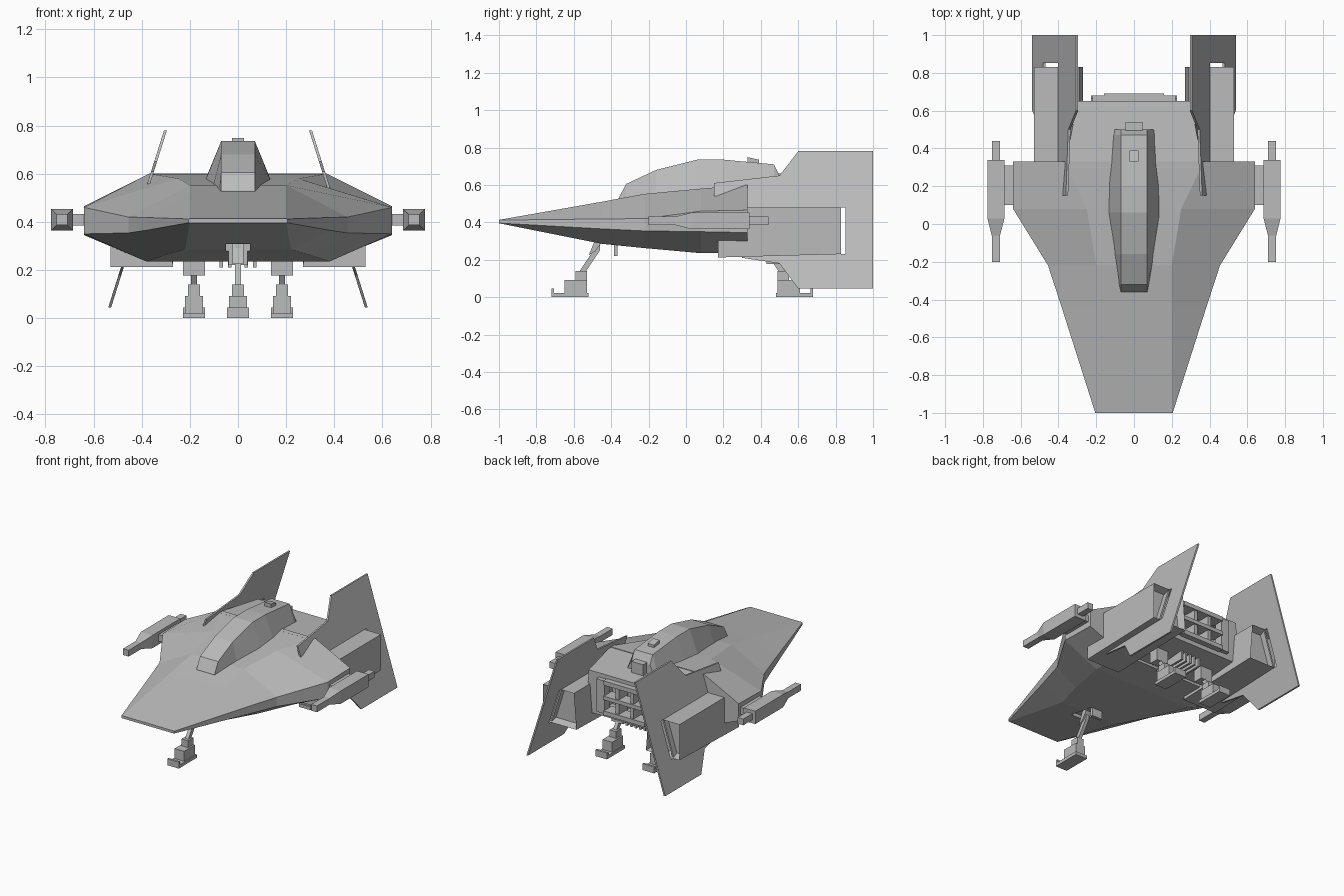
import bpy, bmesh

cube = bpy.data.objects.get("Cube")
if cube:
    bpy.data.objects.remove(cube, do_unlink=True)

grey = bpy.data.materials.new("hull grey")
grey.use_nodes = True
grey.diffuse_color = (0.5, 0.5, 0.5, 1)
grey.node_tree.nodes["Principled BSDF"].inputs["Base Color"].default_value = (0.5, 0.5, 0.5, 1)


def finish(name, bm, mirror=False):
    bmesh.ops.remove_doubles(bm, verts=bm.verts, dist=0.0005)
    bmesh.ops.recalc_face_normals(bm, faces=bm.faces)
    mesh = bpy.data.meshes.new(name)
    bm.to_mesh(mesh)
    bm.free()
    mesh.materials.append(grey)
    obj = bpy.data.objects.new(name, mesh)
    bpy.context.collection.objects.link(obj)
    if mirror:
        obj.modifiers.new("Mirror", "MIRROR")
    return obj


def loft(name, rings, mirror=False):
    """Skin a list of closed rings and cap both ends."""
    bm = bmesh.new()
    loops = [[bm.verts.new(p) for p in ring] for ring in rings]
    n = len(loops[0])
    for a, b in zip(loops, loops[1:]):
        for i in range(n):
            j = (i + 1) % n
            bm.faces.new((a[i], a[j], b[j], b[i]))
    bm.faces.new(loops[0])
    bm.faces.new(loops[-1])
    return finish(name, bm, mirror)


def symmetric(y, half):
    return [(x, y, z) for x, z in half] + [(-x, y, z) for x, z in reversed(half)]


def prism(name, profile, x0, x1, mirror=False, lean=0):
    """Extrude a side profile of (y, z) points along x; lean shifts x with height."""
    return loft(name, [[(x - lean * z, y, z) for y, z in profile] for x in (x0, x1)], mirror)


def box(name, x, y, z, mirror=False):
    return prism(name, [(y[0], z[0]), (y[1], z[0]), (y[1], z[1]), (y[0], z[1])], x[0], x[1], mirror)


def cut(obj, cutter):
    cutter.hide_render = True
    cutter.hide_viewport = True
    cutter.display_type = "WIRE"
    mod = obj.modifiers.new("Cut", "BOOLEAN")
    mod.operation = "DIFFERENCE"
    mod.solver = "EXACT"
    mod.object = cutter


# Wedge hull, each section listed from top ridge to bottom ridge
hull = loft("hull", [
    symmetric(-1, [(.2, .413), (.205, .412), (.205, .396), (.2, .395)]),
    symmetric(-.45, [(.2, .51), (.38, .418), (.38, .365), (.22, .285)]),
    symmetric(-.22, [(.2, .552), (.455, .42), (.455, .354), (.3, .262)]),
    symmetric(.08, [(.25, .58), (.64, .46), (.64, .35), (.38, .235)]),
    symmetric(.33, [(.37, .6), (.64, .465), (.64, .345), (.37, .235)])])
cut(hull, box("nose_bay_cutter", (-.05, .05), (-.56, -.38), (.2, .33)))
box("nose_bay_door", (-.04, .04), (-.385, -.365), (.22, .29))

# Rear fuselage with exhaust recess
rear = loft("rear_fuselage", [
    symmetric(.3, [(.365, .598), (.39, .45), (.35, .25)]),
    symmetric(.65, [(.3, .575), (.31, .45), (.28, .28)])])
cut(rear, box("exhaust_cutter", (-.18, .18), (.56, .72), (.335, .525)))

# Exhaust frame and grid
for label, z in (("bottom", (.31, .34)), ("middle", (.417, .443)), ("top", (.52, .55))):
    box("exhaust_rail_" + label, (-.16, .16), (.6, .69), z)
box("exhaust_side", (.155, .22), (.62, .68), (.315, .545), True)
box("exhaust_divider", (.045, .07), (.58, .68), (.335, .525), True)

# Canopy: y, base half width, base z, top z
canopy = [(-.36, .07, .52, .53), (-.32, .08, .52, .605), (-.16, .108, .53, .68),
          (.06, .14, .56, .735), (.2, .138, .57, .735), (.47, .113, .57, .71),
          (.5, .11, .57, .65)]
loft("canopy", [symmetric(y, [(.07, top), (w, base)]) for y, w, base, top in canopy])
prism("canopy_sensor", [(.33, .72), (.33, .748), (.39, .735), (.39, .71)], -.024, .024)
box("canopy_latch", (-.045, .045), (.49, .54), (.57, .66))

# Leaning tail fins with a slot
fin = prism("tail_fin", [(.15, .54), (.15, .61), (.5, .65), (.6, .78), (1, .78), (1, .045),
                         (.6, .045), (.5, .18), (.3, .21), (.3, .54)], .541, .553, True, .315)
fin.modifiers.clear()
cut(fin, box("slot_cutter", (.3, .6), (.82, .852), (.23, .48)))
fin.modifiers.new("Mirror", "MIRROR")

# Engine pods with recessed outlets
bm = bmesh.new()
bmesh.ops.create_cube(bm, size=1)
for v in bm.verts:
    v.co = (.4 + v.co.x * .26, .5 + v.co.y * .66, .35 + v.co.z * .26)
    if v.co.z < .3:
        v.co.z = .212 if v.co.y < .5 else .23
    elif v.co.x < .4:
        v.co.x += .02
back = max(bm.faces, key=lambda f: f.calc_center_median().y)
bmesh.ops.inset_region(bm, faces=[back], thickness=.025)
for v in back.verts:
    v.co.y -= .05
finish("engine_pod", bm, True)

# Wing tip guns
gun_x, gun_z = .731, .408


def square(y, r):
    return [(gun_x + a * r, y, gun_z + b * r) for a, b in ((-1, -1), (1, -1), (1, 1), (-1, 1))]


loft("wing_gun", [square(y, r) for y, r in ((-.2, .022), (-.06, .022), (.03, .045), (.34, .045))], True)
box("gun_tail", (.709, .753), (.33, .44), (.386, .43), True)
box("gun_mount", (.62, .7), (.1, .31), (.385, .432), True)


def landing_gear(label, x, heel, d, mirror):
    """Foot, ankle and bent strut; d is the direction of the toe along y."""
    def part(name, w, pts):
        prism(label + "_" + name, [(heel + d * a, z) for a, z in pts], x - w, x + w, mirror)
    part("foot", .045, [(0, 0), (.2, 0), (.2, .045), (.185, .045), (.185, .022), (0, .022)])
    part("ankle", .037, [(.01, .015), (.13, .015), (.13, .092), (.01, .092)])
    part("shin", .025, [(.01, .085), (.07, .085), (.07, .14), (.01, .14)])
    part("strut", .012, [(.055, .13), (.02, .13), (-.06, .25), (-.06, .32), (-.03, .32), (-.025, .25)])
    part("knee", .022, [(.0, .225), (-.035, .245), (-.075, .3), (-.04, .32)])


landing_gear("front_gear", 0, -.52, -1, False)
landing_gear("rear_gear", .183, .48, 1, True)

# Rear gear housings and belly ribs
box("gear_housing", (.138, .228), (.43, .5), (.178, .3), True)
for i in range(5):
    x = (i - 2) * .035
    box("belly_rib_%d" % (i + 1), (x - .007, x + .007), (.32, .56), (.21, .29))
